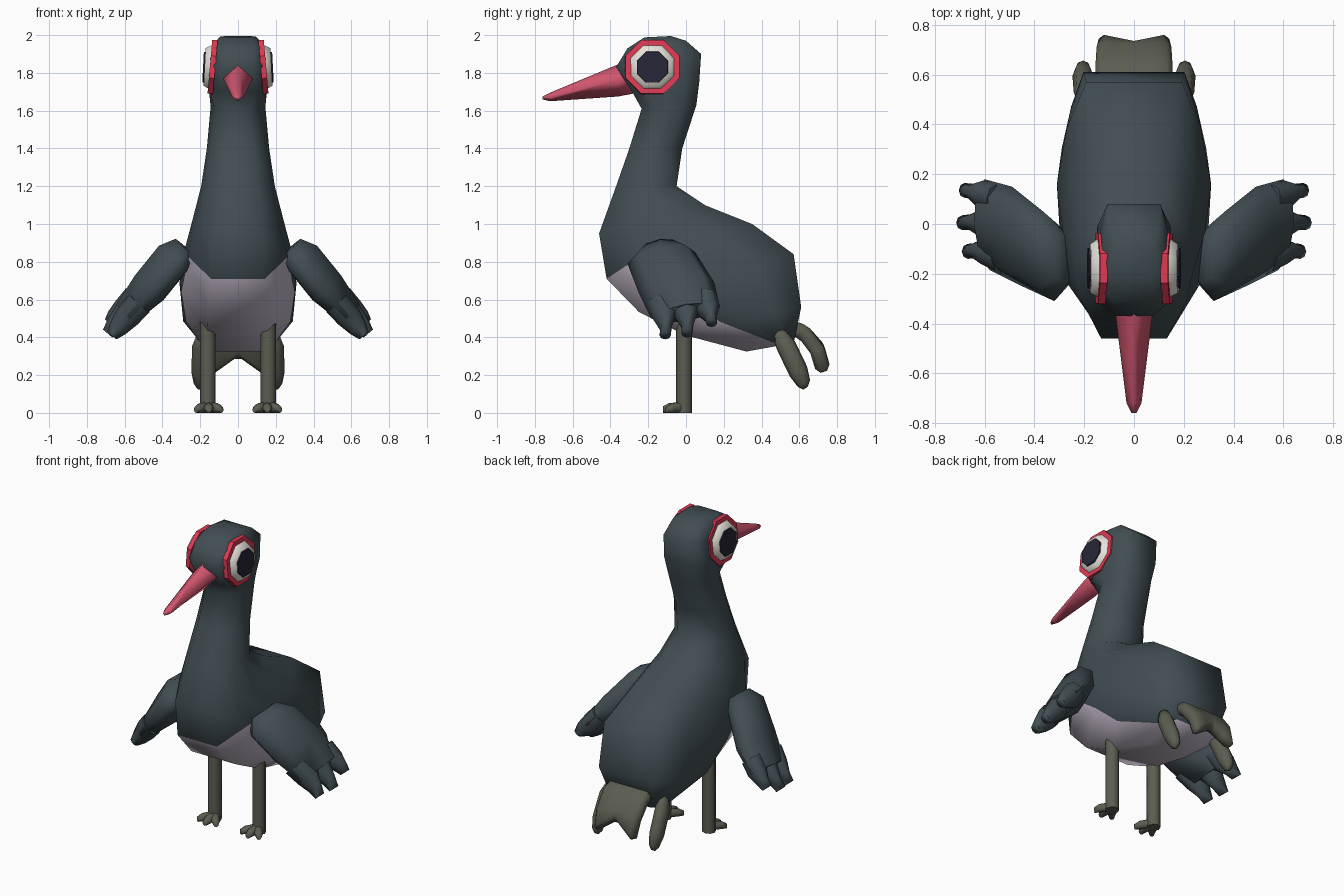
import bpy, bmesh, math
from mathutils import Vector, Matrix

if "Cube" in bpy.data.objects:
    bpy.data.objects.remove(bpy.data.objects["Cube"])


def material(name, rgb):
    m = bpy.data.materials.new(name)
    m.diffuse_color = (*rgb, 1)
    m.use_nodes = True
    m.node_tree.nodes["Principled BSDF"].inputs["Base Color"].default_value = m.diffuse_color
    return m


SLATE = material("slate_plumage", (0.054, 0.076, 0.087))
BELLY = material("pale_mauve_belly", (0.54, 0.475, 0.57))
OLIVE = material("olive_skin", (0.105, 0.11, 0.082))
BEAK = material("rose_beak", (0.65, 0.095, 0.16))
RED = material("red_eye_rim", (0.74, 0.042, 0.09))
WHITE = material("eye_white", (0.78, 0.76, 0.69))
PUPIL = material("dark_pupil", (0.021, 0.019, 0.038))


def finish(name, bm, mats, angle=80):
    bmesh.ops.recalc_face_normals(bm, faces=bm.faces[:])
    me = bpy.data.meshes.new(name)
    bm.to_mesh(me)
    bm.free()
    for m in mats:
        me.materials.append(m)
    for p in me.polygons:
        p.use_smooth = True
    me.set_sharp_from_angle(angle=math.radians(angle))
    ob = bpy.data.objects.new(name, me)
    bpy.context.collection.objects.link(ob)
    return ob


def loft(name, rings, mats, rule=None, angle=80):
    """Skin closed rings of equal length; rule(ring, column) gives a material index."""
    bm = bmesh.new()
    vs = [[bm.verts.new(p) for p in r] for r in rings]
    n = len(vs[0])
    for i in range(len(vs) - 1):
        for j in range(n):
            k = (j + 1) % n
            f = bm.faces.new((vs[i][j], vs[i][k], vs[i + 1][k], vs[i + 1][j]))
            f.material_index = rule(i, j) if rule else 0
    bm.faces.new(vs[0])
    f = bm.faces.new(vs[-1])
    f.material_index = rule(len(vs) - 1, 0) if rule else 0
    return finish(name, bm, mats, angle)


def oval(a, b, normal, thick, n=8):
    """Oval ring between edge points a and b, with a half thickness."""
    a, b = Vector(a), Vector(b)
    c, h, t = (a + b) / 2, (b - a) / 2, Vector(normal).normalized() * thick
    angles = [2 * math.pi * i / n for i in range(n)]
    return [c + h * math.cos(q) + t * math.sin(q) for q in angles]


def flip(rings, s):
    return [[(p[0] * s, p[1], p[2]) for p in r] for r in rings]


# Body, neck and head: front (y, z), back (y, z), half width,
# front and back flat widths, front corner width and position, corner lift
SECTIONS = [
    ((-0.22, 1.988), (-0.08, 1.995), 0.095, 0.7, 0.7, 0.95, -0.5, 0),
    ((-0.31, 1.93), (0.00, 1.97), 0.133, 0.65, 0.75, 0.98, -0.7, 0),
    ((-0.37, 1.83), (0.08, 1.90), 0.142, 0.55, 0.75, 0.98, -0.75, 0),
    ((-0.285, 1.70), (0.07, 1.75), 0.155, 0.6, 0.7, 0.97, -0.65, 0),
    ((-0.235, 1.61), (0.055, 1.63), 0.145, 0.5, 0.6, 0.87, -0.45, 0),
    ((-0.30, 1.40), (-0.02, 1.40), 0.165, 0.5, 0.5, 0.87, -0.45, 0),
    ((-0.37, 1.20), (-0.05, 1.20), 0.195, 0.5, 0.5, 0.87, -0.45, 0),
    ((-0.46, 0.95), (0.10, 1.10), 0.240, 0.55, 0.5, 0.88, -0.45, 0.02),
    ((-0.42, 0.71), (0.35, 1.00), 0.285, 0.5, 0.5, 0.92, -0.55, 0.05),
    ((-0.25, 0.535), (0.57, 0.84), 0.310, 0.52, 0.62, 0.97, -0.38, 0.01),
    ((0.00, 0.41), (0.61, 0.56), 0.290, 0.55, 0.7, 0.95, -0.42, 0.03),
    ((0.32, 0.325), (0.57, 0.37), 0.190, 0.7, 0.75, 0.98, 0.45, 0),
]


def body_ring(front, back, w, fw, bw, cw, ct, lift):
    side = [(fw, -1), (cw, ct), (1, 0 if ct < 0 else 0.6),
            (0.95 if ct < -0.6 else 0.87, 0.55 if ct < 0 else 0.8), (bw, 1)]
    ring = []
    for u, t in side + [(-u, t) for u, t in reversed(side)]:
        k = (t + 1) / 2
        ring.append((u * w, front[0] + (back[0] - front[0]) * k,
                     front[1] + (back[1] - front[1]) * k + (lift if t == ct else 0)))
    return ring


# the lower front columns are the pale belly
loft("body", [body_ring(*s) for s in SECTIONS], [SLATE, BELLY],
     lambda i, j: 1 if i >= 8 and j in (0, 8, 9) else 0, angle=100)

# Beak with a diamond section
beak = []
for y, top, mid, low, w in [(-0.28, 1.87, 1.78, 1.69, 0.085), (-0.36, 1.845, 1.765, 1.675, 0.075),
                            (-0.72, 1.695, 1.672, 1.65, 0.03), (-0.76, 1.675, 1.667, 1.66, 0.01)]:
    beak.append([(0, y, top), (w, y, mid), (0, y, low), (-w, y, mid)])
loft("beak", beak, [BEAK], angle=100)

# Main tail: a thick fan with a notched end
bm = bmesh.new()
rows = []
for y, z, w, notch in [(0.50, 0.47, 0.15, 0), (0.62, 0.43, 0.155, 0),
                       (0.695, 0.33, 0.15, 0.02), (0.733, 0.205, 0.14, 0.10)]:
    rows.append([bm.verts.new((u * w, y - 0.25 * notch * (1 - abs(u)),
                               z + notch * (1 - abs(u)))) for u in (-1, -0.5, 0, 0.5, 1)])
for r, q in zip(rows, rows[1:]):
    for j in range(4):
        bm.faces.new((r[j], r[j + 1], q[j + 1], q[j]))
tail = finish("tail_fan", bm, [OLIVE])
solid = tail.modifiers.new("thickness", "SOLIDIFY")
solid.thickness, solid.offset = 0.08, 0
bev = tail.modifiers.new("soft_edges", "BEVEL")
bev.width, bev.segments, bev.limit_method = 0.022, 1, "ANGLE"


def eye_disc(name, s, r0, r1, x0, x1, lean, mat, angle=20):
    """Octagonal tapered disc facing sideways, leaning slightly with the head."""
    rot = Matrix.Rotation(math.radians(lean), 3, "Y")
    rings = []
    for r, x in ((r0, 0), (r1, x1 - x0)):
        pts = [Vector((x, r * math.cos(q), r * math.sin(q)))
               for q in [math.pi / 8 + math.pi / 4 * i for i in range(8)]]
        rings.append([rot @ p + Vector((x0, -0.178, 1.83)) for p in pts])
    loft(name, flip(rings, s), [mat], angle=angle)


for s, side in ((1, "right"), (-1, "left")):
    # Eyes
    eye_disc(f"eye_rim_{side}", s, 0.156, 0.154, 0.12, 0.149, -5, RED)
    eye_disc(f"eye_white_{side}", s, 0.127, 0.108, 0.143, 0.177, -3, WHITE, 70)
    eye_disc(f"eye_pupil_{side}", s, 0.089, 0.087, 0.176, 0.185, -3, PUPIL)

    # Wing slab, from shoulder to the split feathers
    out = Vector((0.76, 0, 0.65))
    lead = [Vector(p) for p in ((0.27, -0.24, 0.86), (0.32, -0.31, 0.79),
                                (0.45, -0.25, 0.635), (0.58, -0.185, 0.50))]
    trail = [Vector(p) for p in ((0.29, -0.04, 0.89), (0.365, 0.05, 0.85),
                                 (0.49, 0.15, 0.69), (0.60, 0.18, 0.56))]
    wing = [oval(a, b, out, t) for a, b, t in zip(lead, trail, (0.07, 0.10, 0.10, 0.07))]
    loft(f"wing_{side}", flip(wing, s), [SLATE])

    # Three rounded wing tip feathers
    mid_a, mid_b = lead[2].lerp(lead[3], 0.5), trail[2].lerp(trail[3], 0.5)
    for i, (f0, f1, tip) in enumerate([(0.02, 0.37, (0.668, -0.11, 0.41)),
                                       (0.32, 0.69, (0.69, 0.005, 0.42)),
                                       (0.64, 0.99, (0.68, 0.135, 0.475))]):
        t = Vector(tip)
        a, b = lead[3].lerp(trail[3], f0), lead[3].lerp(trail[3], f1)
        feather = [oval(mid_a.lerp(mid_b, f0), mid_a.lerp(mid_b, f1), out, 0.07),
                   oval(a, b, out, 0.068),
                   oval(a.lerp(t, 0.6), b.lerp(t, 0.6) + Vector((0, 0.01, 0)), out, 0.052),
                   oval(t - Vector((0, 0.03, 0)), t + Vector((0, 0.03, 0)), out, 0.032)]
        loft(f"wing_feather_{i + 1}_{side}", flip(feather, s), [SLATE])

    # Side tail feather
    d = Vector((0, 0.86, 0.5))
    feather = []
    for x, y, z, r in [(0.18, 0.48, 0.44, 0.035), (0.20, 0.53, 0.355, 0.053),
                       (0.205, 0.595, 0.22, 0.053), (0.205, 0.625, 0.155, 0.037),
                       (0.205, 0.632, 0.13, 0.014)]:
        c = Vector((x, y, z))
        feather.append(oval(c - d * r, c + d * r, (1, 0, 0), r * 0.8))
    loft(f"tail_feather_{side}", flip(feather, s), [OLIVE])

    # Leg
    leg = [oval((0.16, -0.052, z), (0.16, 0.032, z), (1, 0, 0), 0.041)
           for z in (0.0, 0.25, 0.50)]
    loft(f"leg_{side}", flip(leg, s), [OLIVE])

    # Three toes fanned forward
    for i, a in enumerate((-38, 0, 38)):
        f = Vector((math.sin(math.radians(a)), -math.cos(math.radians(a)), 0))
        across = Vector((-f.y, f.x, 0))
        toe = []
        for dist, w, h in ((0.0, 0.028, 0.058), (0.075, 0.026, 0.052), (0.108, 0.016, 0.034)):
            c = Vector((0.155, -0.015, h / 2)) + f * dist
            toe.append(oval(c - across * w, c + across * w, (0, 0, 1), h / 2, 8))
        loft(f"toe_{i + 1}_{side}", flip(toe, s), [OLIVE])
